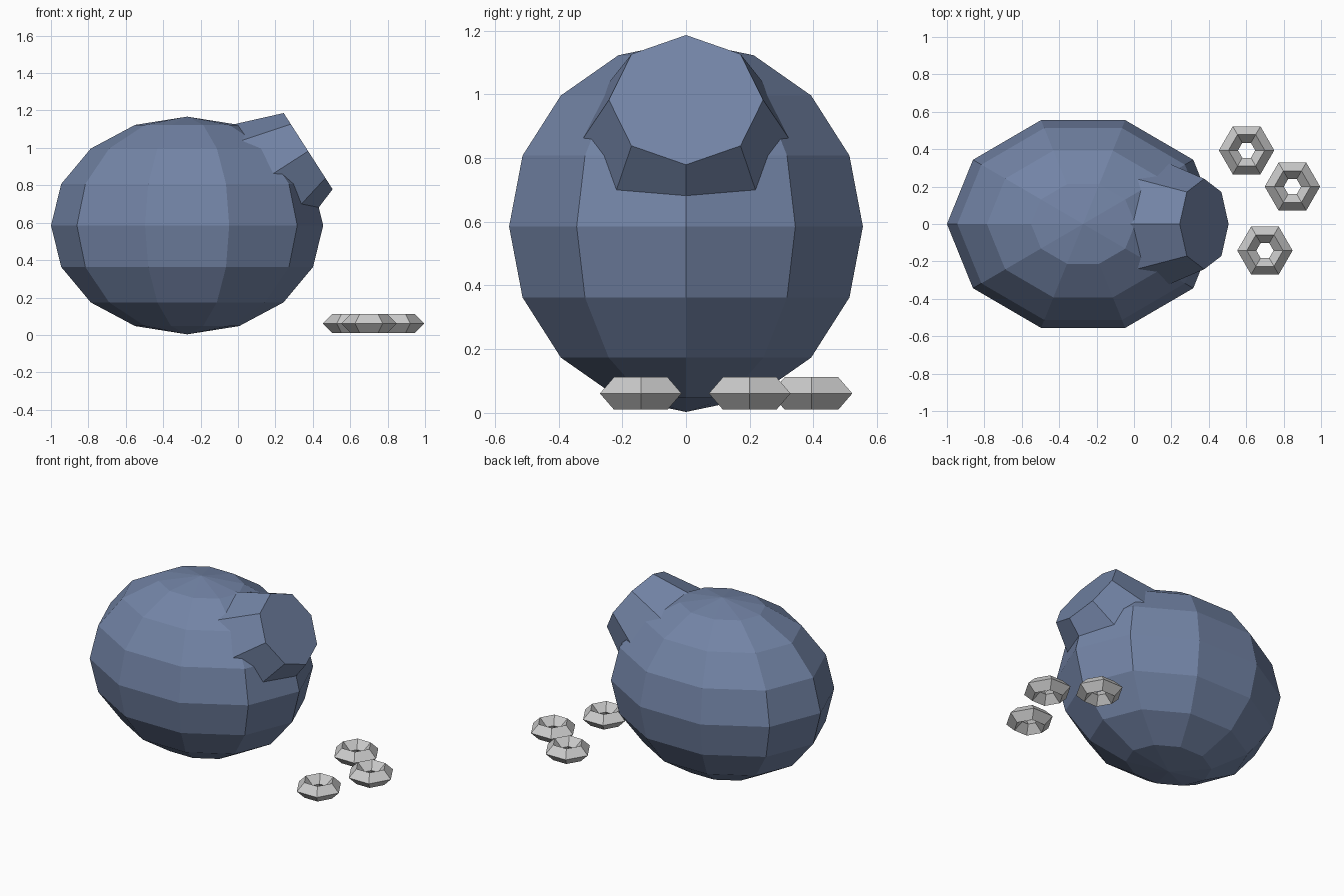
import bpy, bmesh
from math import sin, cos, pi

if "Cube" in bpy.data.objects:
    bpy.data.objects.remove(bpy.data.objects["Cube"])


def lathe(name, profile, sides, loc, rot=(0, 0, 0), scale=(1, 1, 1), closed=False, mat=None):
    """Turn an (r, z) profile about z, with a corner on +x; flat faces."""
    bm = bmesh.new()
    rings = [[bm.verts.new((r * cos(2 * pi * i / sides) * scale[0],
                            r * sin(2 * pi * i / sides) * scale[1],
                            z * scale[2])) for i in range(sides)] for r, z in profile]
    pairs = list(zip(rings, rings[1:]))
    if closed:
        pairs.append((rings[-1], rings[0]))
    for a, b in pairs:
        for i in range(sides):
            j = (i + 1) % sides
            bm.faces.new((a[i], a[j], b[j], b[i]))
    bmesh.ops.remove_doubles(bm, verts=bm.verts[:], dist=1e-5)
    # close open ends with a single flat cap
    bmesh.ops.holes_fill(bm, edges=[e for e in bm.edges if e.is_boundary], sides=0)
    bmesh.ops.recalc_face_normals(bm, faces=bm.faces[:])
    mesh = bpy.data.meshes.new(name)
    bm.to_mesh(mesh)
    bm.free()
    ob = bpy.data.objects.new(name, mesh)
    ob.location, ob.rotation_euler = loc, rot
    if mat:
        mesh.materials.append(mat)
    bpy.context.collection.objects.link(ob)
    return ob


blue = bpy.data.materials.new("slate_blue")
blue.diffuse_color = (0.17, 0.23, 0.38, 1)
blue.use_nodes = True
blue.node_tree.nodes["Principled BSDF"].inputs["Base Color"].default_value = blue.diffuse_color

# Body: stretched ten-sided, eight-ring ball
ball = [(sin(pi * k / 8), -cos(pi * k / 8)) for k in range(9)]
lathe("body", ball, 10, (-0.272, 0, 0.585), scale=(0.728, 0.584, 0.582), mat=blue)

# Snout: tapered eight-sided stub, leaning out of the upper right of the body
lathe("snout", [(0.424, -0.5), (0.242, 0)], 8, (0.375, 0, 0.9825), rot=(0, 1.0, 0), mat=blue)

# Rings: three six-sided rings with a diamond section
diamond = [(0.148, 0), (0.097, 0.051), (0.046, 0), (0.097, -0.051)]
for n, (x, y) in enumerate([(0.602, 0.394), (0.847, 0.2), (0.70, -0.142)], 1):
    lathe(f"ring_{n}", diamond, 6, (x, y, 0.061), closed=True)
